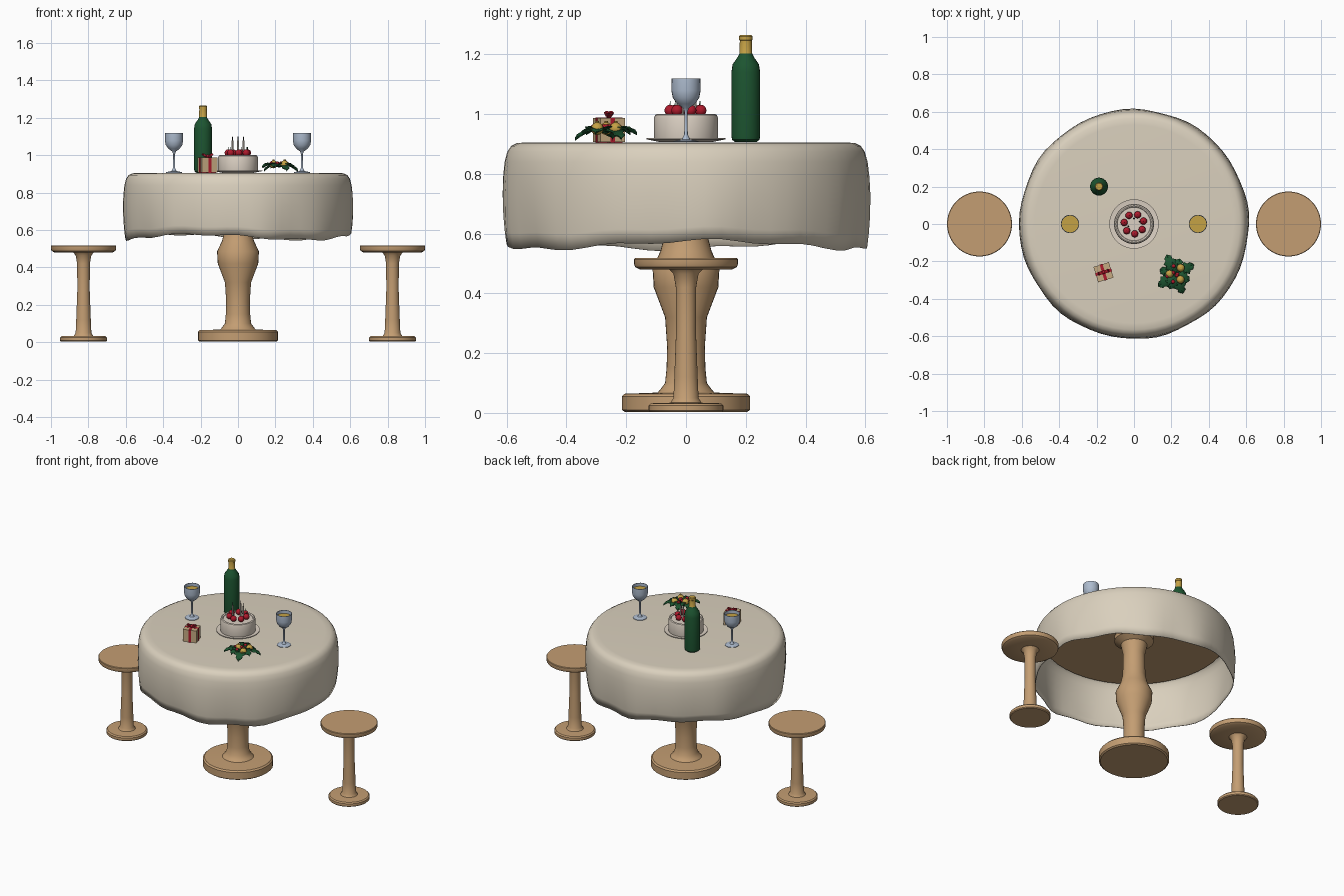
import bpy, bmesh, math, random
from mathutils import Vector, Matrix

cube = bpy.data.objects.get("Cube")
if cube:
    bpy.data.objects.remove(cube, do_unlink=True)
random.seed(4)


def material(name, r, g, b):
    m = bpy.data.materials.new(name)
    m.use_nodes = True
    m.diffuse_color = (r, g, b, 1)
    node = next(n for n in m.node_tree.nodes if n.type == 'BSDF_PRINCIPLED')
    node.inputs["Base Color"].default_value = (r, g, b, 1)
    node.inputs["Roughness"].default_value = 0.6
    return m


LINEN = material("linen", 0.70, 0.63, 0.51)
WOOD = material("wood", 0.55, 0.34, 0.17)
GREEN = material("dark green", 0.012, 0.09, 0.03)
GOLD = material("gold", 0.56, 0.36, 0.06)
GLASS = material("pale blue glass", 0.42, 0.50, 0.62)
RED = material("red", 0.42, 0.01, 0.025)
PAPER = material("wrapping paper", 0.56, 0.40, 0.22)
CREAM = material("cream", 0.72, 0.64, 0.55)
DARK = material("charcoal", 0.02, 0.02, 0.02)


def finish(name, bm, mats, loc=(0, 0, 0), angle=35):
    bmesh.ops.recalc_face_normals(bm, faces=bm.faces[:])
    me = bpy.data.meshes.new(name)
    bm.to_mesh(me)
    bm.free()
    for m in mats:
        me.materials.append(m)
    for p in me.polygons:
        p.use_smooth = True
    me.set_sharp_from_angle(angle=math.radians(angle))
    ob = bpy.data.objects.new(name, me)
    ob.location = loc
    bpy.context.collection.objects.link(ob)
    return ob


def lathe(name, profile, mats, loc=(0, 0, 0), n=32, warp=None, rule=None, angle=35):
    """Turn (radius, height) points round z; warp(r, z, a) may shift them."""
    bm = bmesh.new()
    rings = []
    for r, z in profile:
        if r == 0:
            rings.append([bm.verts.new((0, 0, z))] * n)
            continue
        ring = []
        for i in range(n):
            a = math.tau * i / n
            rr, zz = warp(r, z, a) if warp else (r, z)
            ring.append(bm.verts.new((rr * math.cos(a), rr * math.sin(a), zz)))
        rings.append(ring)
    for lo, hi in zip(rings, rings[1:]):
        for i in range(n):
            j = (i + 1) % n
            quad = list(dict.fromkeys((lo[i], lo[j], hi[j], hi[i])))
            if len(quad) > 2:
                f = bm.faces.new(quad)
                if rule:
                    f.material_index = rule(f.calc_center_median())
    return finish(name, bm, mats, loc, angle)


def ball(name, mat, loc, r):
    bm = bmesh.new()
    bmesh.ops.create_uvsphere(bm, u_segments=16, v_segments=10, radius=r)
    return finish(name, bm, [mat], loc, 60)


def box(name, mat, loc, size, turn=0, tilt=0, bevel=0):
    bm = bmesh.new()
    bmesh.ops.create_cube(bm, size=1, matrix=Matrix.Diagonal((*size, 1)))
    if bevel:
        bmesh.ops.bevel(bm, geom=bm.edges[:], offset=bevel, segments=2, affect='EDGES')
    ob = finish(name, bm, [mat], loc)
    ob.rotation_euler = (0, tilt, turn)
    return ob


# Table: pedestal and top
lathe("table_pedestal", [(0, 0.003), (0.205, 0.003), (0.214, 0.01), (0.214, 0.055), (0.205, 0.064),
      (0.095, 0.068), (0.085, 0.08), (0.07, 0.10), (0.065, 0.15), (0.063, 0.22), (0.07, 0.32),
      (0.108, 0.42), (0.112, 0.485), (0.086, 0.54), (0.07, 0.60), (0.066, 0.75), (0.08, 0.82),
      (0.12, 0.845), (0.12, 0.88)], [WOOD])
lathe("table_top", [(0, 0.872), (0.565, 0.872), (0.572, 0.88), (0.565, 0.898), (0, 0.898)],
      [WOOD], n=48)


# Draped cloth with a wavy hem
def drape(r, z, a):
    drop = max(0, (0.87 - z) / 0.31)
    hem = -0.015 * math.cos(3 * (a - 1.17)) + 0.006 * math.sin(11 * a)
    fold = 0.006 * math.sin(8 * a + 0.5) + 0.004 * math.sin(13 * a)
    return r + fold * drop, z + hem * drop * drop


cloth = lathe("tablecloth", [(0, 0.905), (0.53, 0.905), (0.565, 0.903), (0.585, 0.893), (0.598, 0.874),
              (0.607, 0.84), (0.612, 0.79), (0.614, 0.73), (0.611, 0.66), (0.606, 0.61), (0.599, 0.562)],
              [LINEN], n=64, warp=drape, angle=80)
thick = cloth.modifiers.new("cloth_thickness", 'SOLIDIFY')
thick.thickness = 0.004
thick.offset = -1

# Two stools
for side, x in (("left", 0.826), ("right", -0.826)):
    lathe(side + "_stool", [(0, 0.003), (0.12, 0.003), (0.125, 0.008), (0.125, 0.025), (0.118, 0.032),
          (0.052, 0.034), (0.042, 0.05), (0.039, 0.12), (0.033, 0.28), (0.034, 0.42), (0.042, 0.465),
          (0.055, 0.479), (0.155, 0.48), (0.17, 0.488), (0.174, 0.498), (0.174, 0.514), (0.171, 0.518),
          (0, 0.518)], [WOOD], (x, 0, 0), n=40)

TOP = 0.906

# Bottle with a foil neck
lathe("bottle", [(0, 0.004), (0.036, 0), (0.046, 0.008), (0.048, 0.02), (0.048, 0.235), (0.044, 0.26),
      (0.027, 0.285), (0.021, 0.297), (0.02, 0.34), (0.022, 0.342), (0.022, 0.354), (0.018, 0.359),
      (0, 0.359)], [GREEN, GOLD], (-0.187, 0.2, TOP), n=24,
      rule=lambda c: int(c.z > 0.297))

# Wine glasses and their drink
for side, x in (("left", 0.342), ("right", -0.342)):
    lathe(side + "_glass", [(0, 0), (0.042, 0), (0.042, 0.003), (0.014, 0.009), (0.006, 0.025), (0.005, 0.1),
          (0.010, 0.114), (0.030, 0.128), (0.044, 0.148), (0.049, 0.172), (0.048, 0.212), (0.045, 0.212),
          (0.046, 0.172), (0.040, 0.148), (0, 0.12)], [GLASS], (x, 0, TOP), n=24, angle=45)
    lathe(side + "_drink", [(0, 0.19), (0.0455, 0.19)], [GOLD], (x, 0, TOP), n=24)

# Cake on a plate
lathe("cake_plate", [(0, 0), (0.085, 0), (0.132, 0.009), (0.132, 0.013), (0.108, 0.01), (0, 0.01)],
      [CREAM], (0, 0, TOP), n=40)
lathe("cake", [(0.106, 0.008), (0.107, 0.012), (0.107, 0.08), (0.104, 0.09), (0.098, 0.094),
      (0.091, 0.091), (0.089, 0.087), (0, 0.087)], [CREAM], (0, 0, TOP), n=40)
for i in range(7):
    a = math.tau * i / 7 + 0.3
    p = (0.053 * math.cos(a), 0.053 * math.sin(a))
    ball("cherry", RED, (*p, TOP + 0.106), 0.019)
    lathe("cherry_stalk", [(0.002, 0), (0.0015, 0.014), (0, 0.014)], [GREEN], (*p, TOP + 0.123), n=6)
for x, y in ((-0.03, -0.012), (0, 0.03), (0.03, 0.012)):
    lathe("candle", [(0.005, 0.085), (0.005, 0.172), (0.002, 0.174), (0.002, 0.192), (0, 0.194)],
          [CREAM, DARK], (x, y, TOP), n=10, rule=lambda c: int(c.z > 0.171))

# Wrapped gift with ribbon and bow
gx, gy, turn = -0.163, -0.258, math.radians(17)
box("gift_box", PAPER, (gx, gy, TOP + 0.041), (0.086, 0.086, 0.08), turn)
box("gift_ribbon_across", RED, (gx, gy, TOP + 0.041), (0.089, 0.016, 0.083), turn)
box("gift_ribbon_along", RED, (gx, gy, TOP + 0.041), (0.016, 0.089, 0.083), turn)
for s in (-1, 1):
    off = Vector((s * 0.016, 0, 0))
    off.rotate(Matrix.Rotation(turn, 3, 'Z'))
    box("gift_bow_loop", RED, (gx + off.x, gy + off.y, TOP + 0.093), (0.032, 0.018, 0.012),
        turn, -s * 0.5, 0.004)
ball("gift_bow_knot", RED, (gx, gy, TOP + 0.09), 0.009)


# Festive sprig: spiky leaves, baubles and berries
def leaf(loc, heading, length, droop):
    bm = bmesh.new()
    rows = []
    steps = 8
    for i in range(steps + 1):
        t = i / steps
        half = 0.03 * math.sin(math.pi * t) ** 0.7 * (1.25 if i % 2 else 0.75) + 0.0005
        z = 0.018 * math.sin(math.pi * t) - droop * t
        rows.append([bm.verts.new((t * length, s * half, z + 0.008 * abs(s))) for s in (-1, 0, 1)])
    for a, b in zip(rows, rows[1:]):
        for k in (0, 1):
            bm.faces.new((a[k], b[k], b[k + 1], a[k + 1]))
    ob = finish("sprig_leaf", bm, [GREEN], loc)
    ob.rotation_euler.z = heading
    skin = ob.modifiers.new("leaf_thickness", 'SOLIDIFY')
    skin.thickness = 0.003


sx, sy = 0.22, -0.267
for i, deg in enumerate((27, 72, 114, 165, 217, 250, 292, 335)):
    leaf((sx, sy, TOP + 0.03), math.radians(deg), 0.112 if i % 2 == 0 else 0.085,
         0.004 if i % 3 else 0.022)
for x, y in ((-0.03, 0.0), (0.03, 0.032), (0.028, -0.03)):
    ball("sprig_bauble", GOLD, (sx + x, sy + y, TOP + 0.045), 0.021)
    lathe("bauble_cap", [(0.006, 0), (0.006, 0.006), (0, 0.006)], [GOLD],
          (sx + x, sy + y, TOP + 0.064), n=10)
for i in range(7):
    a = math.tau * i / 7 + random.uniform(-0.2, 0.2)
    d = 0.012 if i % 3 == 0 else 0.043
    ball("sprig_berry", RED, (sx + d * math.cos(a), sy + d * math.sin(a), TOP + 0.05), 0.010)
